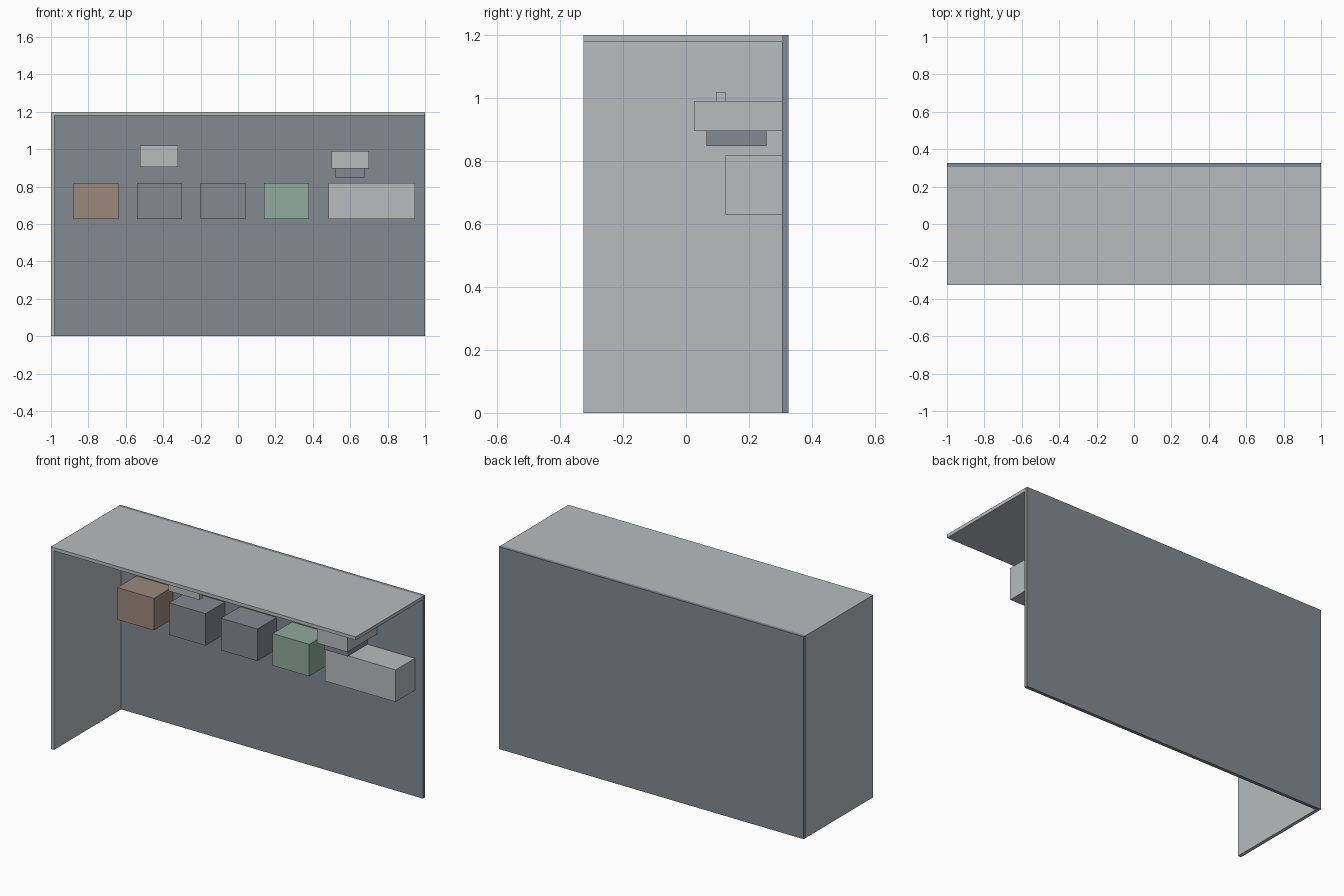
import bpy
import bmesh

if "Cube" in bpy.data.objects:
    bpy.data.objects.remove(bpy.data.objects["Cube"])


def material(name, rgb):
    m = bpy.data.materials.new(name)
    m.diffuse_color = (*rgb, 1.0)
    m.use_nodes = True
    m.node_tree.nodes["Principled BSDF"].inputs["Base Color"].default_value = m.diffuse_color
    return m


LIGHT = material("light grey", (0.48, 0.50, 0.51))
SLATE = material("slate grey", (0.225, 0.255, 0.28))
BROWN = material("muted brown", (0.33, 0.25, 0.20))
GREEN = material("sage green", (0.28, 0.40, 0.34))


def box(name, x, y, z, mat):
    """Box spanning the given (min, max) ranges."""
    bm = bmesh.new()
    bmesh.ops.create_cube(bm, size=1.0)
    for v in bm.verts:
        v.co = [r[0] if c < 0 else r[1] for c, r in zip(v.co, (x, y, z))]
    mesh = bpy.data.meshes.new(name)
    bm.to_mesh(mesh)
    bm.free()
    mesh.materials.append(mat)
    obj = bpy.data.objects.new(name, mesh)
    bpy.context.collection.objects.link(obj)
    return obj


FRONT, WALL, BACK = -0.325, 0.305, 0.325

# Shell: back wall, roof and left wall
box("back_wall", (-1, 1), (WALL, BACK), (0, 1.2), SLATE)
box("roof", (-1, 1), (FRONT, WALL), (1.18, 1.2), LIGHT)
box("left_wall", (-1, -0.98), (FRONT, WALL), (0, 1.18), LIGHT)

# Row of wall-hung bins
for i, (x, mat) in enumerate([(-0.88, BROWN), (-0.54, SLATE),
                              (-0.20, SLATE), (0.14, GREEN)]):
    box(f"bin_{i + 1}", (x, x + 0.24), (0.125, WALL), (0.628, 0.818), mat)
box("wide_bin", (0.483, 0.947), (0.125, WALL), (0.628, 0.818), LIGHT)

# Wall unit with dark lower part above the wide bin
box("wall_unit", (0.5, 0.7), (0.025, WALL), (0.896, 0.99), LIGHT)
box("wall_unit_base", (0.52, 0.675), (0.065, 0.255), (0.848, 0.896), SLATE)

# Thin display panel
box("display_panel", (-0.523, -0.32), (0.095, 0.125), (0.905, 1.02), LIGHT)
